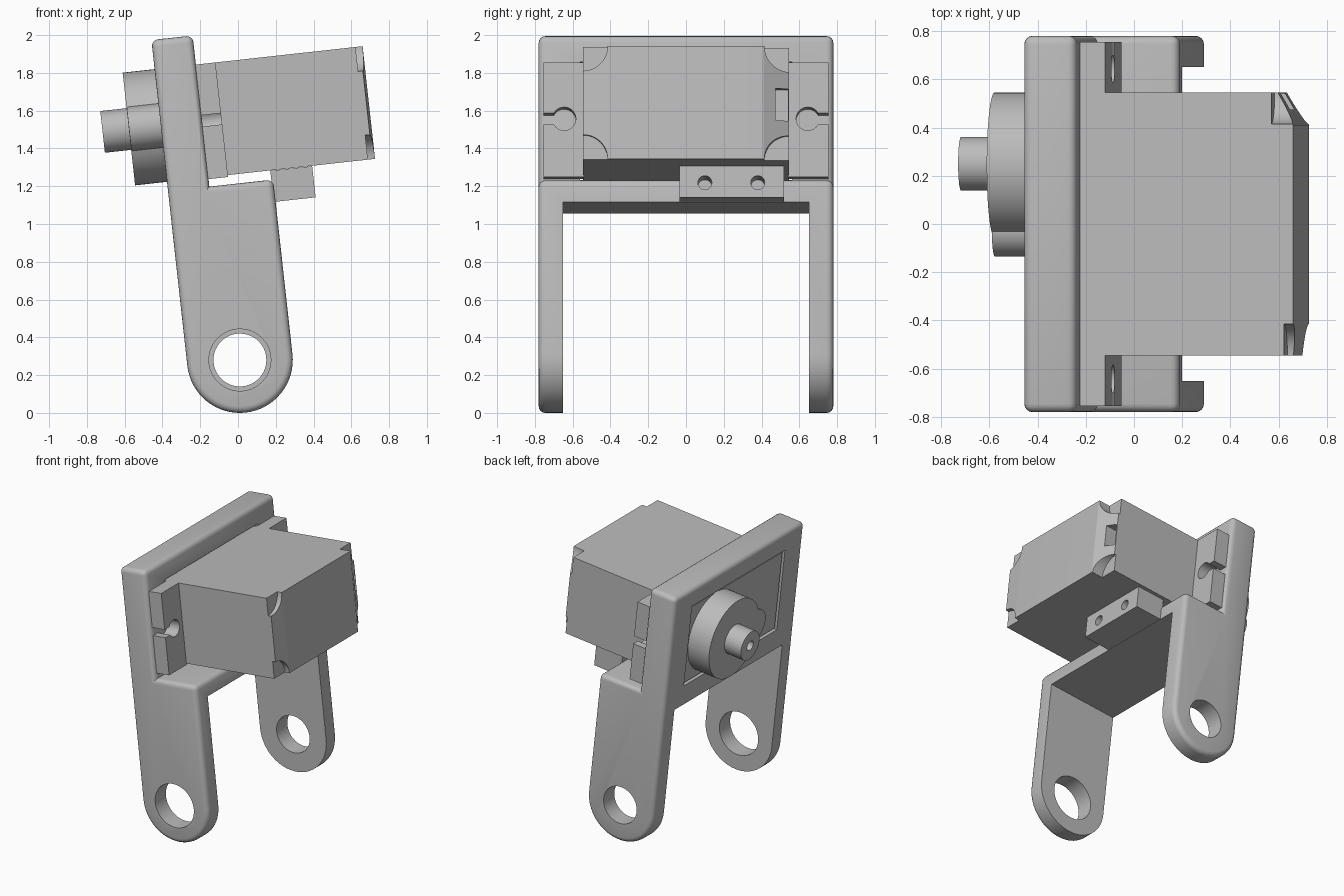
import bpy, bmesh, math
from mathutils import Matrix, Vector

cube = bpy.data.objects.get("Cube")
if cube:
    bpy.data.objects.remove(cube, do_unlink=True)

grey = bpy.data.materials.new("neutral_grey")
grey.use_nodes = True
COLOUR = (0.5, 0.5, 0.5, 1)
grey.diffuse_color = COLOUR
grey.node_tree.nodes["Principled BSDF"].inputs["Base Color"].default_value = COLOUR

# Everything is built upright around the pivot hole, then leaned back
LEAN = Matrix.Translation((0.01, 0, 0.28)) @ Matrix.Rotation(math.radians(-6.3), 4, 'Y')


def to_object(name, bm):
    bmesh.ops.recalc_face_normals(bm, faces=bm.faces[:])
    mesh = bpy.data.meshes.new(name)
    bm.to_mesh(mesh)
    bm.free()
    mesh.materials.append(grey)
    obj = bpy.data.objects.new(name, mesh)
    bpy.context.collection.objects.link(obj)
    return obj


def prism_mesh(points, direction):
    bm = bmesh.new()
    face = bm.faces.new([bm.verts.new(p) for p in points])
    moved = bmesh.ops.extrude_face_region(bm, geom=[face])["geom"]
    bmesh.ops.translate(bm, vec=direction,
                        verts=[v for v in moved if isinstance(v, bmesh.types.BMVert)])
    bmesh.ops.recalc_face_normals(bm, faces=bm.faces[:])
    return bm


def box(name, x, y, z):
    points = [(x[0], y[0], z[0]), (x[1], y[0], z[0]), (x[1], y[1], z[0]), (x[0], y[1], z[0])]
    return to_object(name, prism_mesh(points, Vector((0, 0, z[1] - z[0]))))


def cylinder(name, axis, span, centre, radius, sides=48):
    bm = bmesh.new()
    bmesh.ops.create_cone(bm, cap_ends=True, segments=sides, radius1=radius,
                          radius2=radius, depth=span[1] - span[0])
    mid = sum(span) / 2
    if axis == 'X':
        matrix = Matrix.Translation((mid, *centre)) @ Matrix.Rotation(math.pi / 2, 4, 'Y')
    else:
        matrix = Matrix.Translation((centre[0], mid, centre[1])) @ Matrix.Rotation(math.pi / 2, 4, 'X')
    bm.transform(matrix)
    return to_object(name, bm)


def boolean(obj, tool, operation='DIFFERENCE'):
    tool.hide_render = True
    mod = obj.modifiers.new("cut", 'BOOLEAN')
    mod.operation, mod.object, mod.solver = operation, tool, 'EXACT'
    bpy.context.view_layer.objects.active = obj
    bpy.ops.object.modifier_apply(modifier=mod.name)
    bpy.data.objects.remove(tool, do_unlink=True)


# Bracket: stepped side profile with a round foot, outer edges softened
R, TOP, SHELF, FRONT, HALF = 0.28, 1.735, 0.93, -0.06, 0.78
profile = [(R * math.cos(a), R * math.sin(a))
           for a in (math.pi + math.pi * i / 32 for i in range(33))]
profile += [(R, SHELF), (FRONT, SHELF), (FRONT, TOP), (-R, TOP)]
bm = prism_mesh([(x, -HALF, z) for x, z in profile], Vector((0, 2 * HALF, 0)))
convex = [e for e in bm.edges if e.calc_face_angle_signed() > 0.5]
bmesh.ops.bevel(bm, geom=convex, offset=0.035, segments=4, profile=0.5, affect='EDGES')
bracket = to_object("bracket", bm)
boolean(bracket, box("leg_gap", (-1, 1), (-0.65, 0.65), (-1, 0.81)))
boolean(bracket, box("window", (-1, 1), (-0.56, 0.56), (0.965, 1.595)))
boolean(bracket, cylinder("front_pivot", 'Y', (-1, -0.4), (0, 0), 0.164))
boolean(bracket, cylinder("back_pivot", 'Y', (0.4, 1), (0, 0), 0.14))

# Cable clip block with two holes, under the motor
clip = box("cable_clip", (0.27, 0.493), (-0.035, 0.52), (0.812, 0.978))
for y in (0.1, 0.38):
    boolean(clip, cylinder("clip_hole", 'X', (0.3, 0.6), (y, 0.89), 0.037, 24))

# Motor case with bevelled end
LOW, HIGH, SIDE, MID = 0.98, 1.58, 0.545, 1.28
outline = [(-0.27, -SIDE), (0.815, -SIDE), (0.828, -0.41), (0.828, 0.41), (0.75, SIDE), (-0.27, SIDE)]
case = to_object("motor_case", prism_mesh([(x, y, LOW) for x, y in outline],
                                          Vector((0, 0, HIGH - LOW))))
for y, floor in ((-SIDE, 0.79), (SIDE, 0.737)):
    for z in (LOW, HIGH):
        boolean(case, cylinder("corner_notch", 'X', (floor, 1), (y, z), 0.13))
boolean(case, box("cable_exit", (0.7, 1), (0.475, 0.54), (1.19, 1.36)))

# Mounting ears with keyhole slots
parts = [bracket, clip, case]
for side, name in ((-1, "front_ear"), (1, "back_ear")):
    ear = box(name, (-0.065, 0.044), sorted((side * 0.54, side * 0.755)), (0.97, HIGH))
    boolean(ear, cylinder("ear_hole", 'X', (-0.5, 0.5), (side * 0.645, MID), 0.062, 32))
    boolean(ear, box("ear_slot", (-0.5, 0.5), sorted((side * 0.65, side * 0.9)), (1.25, 1.31)))
    parts.append(ear)

# Gear housing and output shaft on the back of the plate
housing = cylinder("gear_housing", 'X', (-0.45, -0.26), (0.245, MID), 0.3, 64)
boolean(housing, cylinder("idler_boss", 'X', (-0.449, -0.26), (-0.017, MID), 0.118), 'UNION')
shaft = cylinder("output_shaft", 'X', (-0.59, -0.44), (0.25, MID), 0.111)
boolean(shaft, cylinder("screw_hole", 'X', (-0.7, -0.48), (0.25, MID), 0.037, 24))
parts += [housing, shaft]

# Lean and shade all parts
bpy.ops.object.select_all(action='DESELECT')
for obj in parts:
    obj.data.transform(LEAN)
    obj.select_set(True)
bpy.context.view_layer.objects.active = bracket
bpy.ops.object.shade_smooth_by_angle(angle=math.radians(30))
